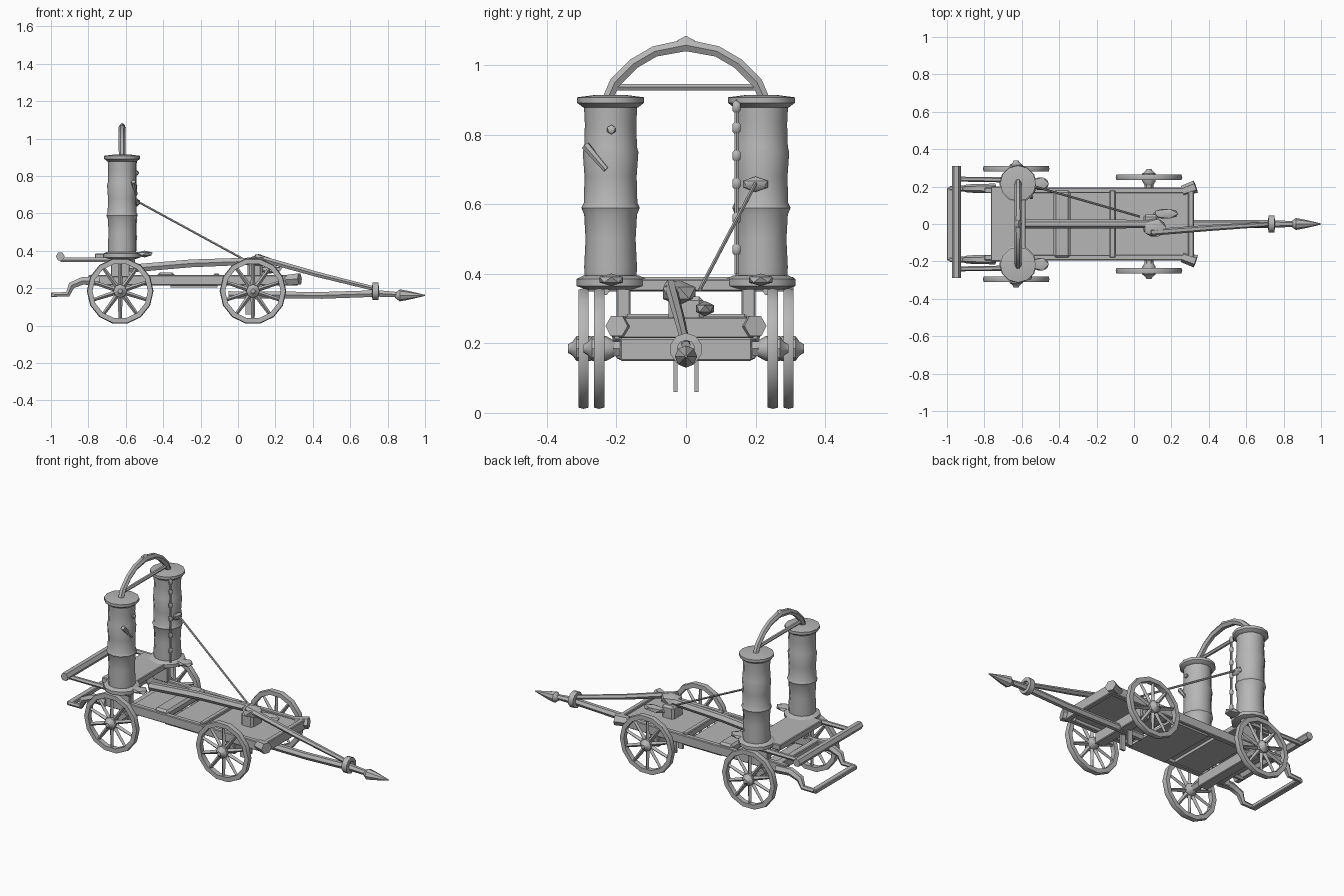
import bpy, bmesh, math
from mathutils import Vector, Matrix

if "Cube" in bpy.data.objects:
    bpy.data.objects.remove(bpy.data.objects["Cube"])

grey = bpy.data.materials.new("weathered_grey")
grey.diffuse_color = (0.47, 0.47, 0.47, 1)
grey.use_nodes = True
grey.node_tree.nodes["Principled BSDF"].inputs["Base Color"].default_value = grey.diffuse_color


def finish(name, mesh, angle=40):
    ob = bpy.data.objects.new(name, mesh)
    bpy.context.collection.objects.link(ob)
    mesh.materials.clear()
    mesh.materials.append(grey)
    bpy.ops.object.select_all(action='DESELECT')
    ob.select_set(True)
    bpy.context.view_layer.objects.active = ob
    bpy.ops.object.shade_smooth_by_angle(angle=math.radians(angle))
    return ob


def from_bm(name, bm, angle=40):
    bmesh.ops.recalc_face_normals(bm, faces=bm.faces)
    mesh = bpy.data.meshes.new(name)
    bm.to_mesh(mesh)
    bm.free()
    return finish(name, mesh, angle)


def box(name, lo, hi, bevel=0.004):
    bm = bmesh.new()
    bmesh.ops.create_cube(bm, size=1)
    lo, hi = Vector(lo), Vector(hi)
    for v in bm.verts:
        v.co = (lo + hi) / 2 + v.co * (hi - lo)
    if bevel:
        bmesh.ops.bevel(bm, geom=bm.edges[:], offset=bevel, segments=1, affect='EDGES')
    return from_bm(name, bm, 25)


def tube(name, pts, res=1):
    """Round bar through (x, y, z, radius) points."""
    cu = bpy.data.curves.new(name, 'CURVE')
    cu.dimensions = '3D'
    cu.bevel_depth = 1
    cu.bevel_resolution = res
    cu.use_fill_caps = True
    sp = cu.splines.new('POLY')
    sp.points.add(len(pts) - 1)
    for p, q in zip(sp.points, pts):
        p.co = (*q[:3], 1)
        p.radius = q[3]
    tmp = bpy.data.objects.new(name + "_path", cu)
    bpy.context.collection.objects.link(tmp)
    mesh = bpy.data.meshes.new_from_object(
        tmp.evaluated_get(bpy.context.evaluated_depsgraph_get()))
    bpy.data.objects.remove(tmp)
    return finish(name, mesh, 50)


def lathe(name, profile, loc, sides=12, axis='Z', closed=False):
    """Spin (radius, height) points round an axis through loc."""
    bm = bmesh.new()
    rings = []
    for r, h in profile:
        rings.append([bm.verts.new((r * math.cos(a), r * math.sin(a), h))
                      for a in (math.tau * i / sides for i in range(sides))])
    pairs = list(zip(rings, rings[1:]))
    if closed:
        pairs.append((rings[-1], rings[0]))
    else:
        bm.faces.new(rings[0])
        bm.faces.new(rings[-1])
    for a, b in pairs:
        for i in range(sides):
            j = (i + 1) % sides
            bm.faces.new((a[i], a[j], b[j], b[i]))
    rot = {'Z': Matrix(), 'Y': Matrix.Rotation(-math.pi / 2, 4, 'X'),
           'X': Matrix.Rotation(math.pi / 2, 4, 'Y')}[axis]
    bmesh.ops.transform(bm, matrix=Matrix.Translation(loc) @ rot, verts=bm.verts)
    return from_bm(name, bm)


def lump(name, loc, size):
    bm = bmesh.new()
    bmesh.ops.create_icosphere(bm, subdivisions=1, radius=1)
    for v in bm.verts:
        v.co = Vector(loc) + v.co * Vector(size)
    return from_bm(name, bm)


# Wheels: rim, ten spokes and a hub that sticks out
def wheel(name, x, y, hub_len):
    s, z, w = (1 if y > 0 else -1), 0.185, 0.015
    lathe(name + "_rim", [(0.148, -w), (0.174, -w), (0.178, 0), (0.174, w), (0.148, w)],
          (x, y, z), 14, 'Y', True)
    for k in range(10):
        a = math.tau * (k + 0.5) / 10
        c, d = math.cos(a), math.sin(a)
        tube(name + "_spoke", [(x + 0.02 * c, y, z + 0.02 * d, 0.013),
                               (x + 0.152 * c, y, z + 0.152 * d, 0.009)], 0)
    lathe(name + "_hub", [(0.022, -0.045 * s), (0.036, -0.02 * s), (0.036, 0.02 * s),
                          (0.02, hub_len * 0.7 * s), (0.012, hub_len * s)],
          (x, y, z), 8, 'Y')


for s in (-1, 1):
    wheel("rear_wheel", -0.63, s * 0.295, 0.045)
    wheel("front_wheel", 0.08, s * 0.25, 0.045)

# Axles and bolsters
for n, x, y in (("rear_axle", -0.63, 0.27), ("front_axle", 0.08, 0.23)):
    tube(n, [(x, -y, 0.185, 0.024), (x, y, 0.185, 0.024)])
    box(n + "_bolster", (x - 0.03, -0.19, 0.15), (x + 0.03, 0.19, 0.215))

# Bed: side rails, end boards, deck and a sunken tray
for s in (-1, 1):
    box("side_rail", (-0.80, s * 0.18 - 0.015, 0.215), (0.32, s * 0.18 + 0.015, 0.27))
    tube("front_corner", [(0.26, s * 0.175, 0.245, 0.03), (0.33, s * 0.20, 0.25, 0.034)])
box("front_deck", (-0.12, -0.18, 0.235), (0.31, 0.18, 0.262))
box("front_board", (0.29, -0.19, 0.215), (0.32, 0.19, 0.275))
box("tray_floor", (-0.36, -0.18, 0.205), (-0.11, 0.18, 0.22), 0)
box("rear_deck", (-0.43, -0.18, 0.235), (-0.34, 0.18, 0.285), 0.012)
box("deck_batten", (-0.13, -0.18, 0.24), (-0.10, 0.18, 0.278))
box("rear_bed_floor", (-0.60, -0.18, 0.22), (-0.42, 0.18, 0.24), 0)
box("rear_cross_member", (-0.76, -0.18, 0.22), (-0.72, 0.18, 0.27))

# Raised platform under the columns
box("platform", (-0.765, -0.20, 0.35), (-0.58, 0.20, 0.385))
for s in (-1, 1):
    box("platform_post", (-0.68, s * 0.18 - 0.02, 0.26), (-0.58, s * 0.18 + 0.02, 0.37))
    lathe("column_foot", [(0.07, 0.355), (0.10, 0.365), (0.10, 0.385), (0.08, 0.395)],
          (-0.62, s * 0.215, 0), 12)
    lump("foot_pipe", (-0.50, s * 0.215, 0.383), (0.05, 0.04, 0.018))

    # Columns with gently swelling bands and a wide cap
    lathe("column", [(0.074, 0.38), (0.076, 0.42), (0.072, 0.50), (0.076, 0.57), (0.084, 0.59),
                     (0.077, 0.605), (0.075, 0.68), (0.080, 0.75), (0.076, 0.765),
                     (0.074, 0.83), (0.077, 0.89)], (-0.62, s * 0.217, 0), 12)
    lathe("column_cap", [(0.078, 0.878), (0.096, 0.892), (0.096, 0.908), (0.05, 0.914)],
          (-0.62, s * 0.217, 0), 12)

    # Rear push handles and the stepped lower frame
    tube("handle_rail", [(-0.95, s * 0.24, 0.352, 0.013), (-0.55, s * 0.235, 0.352, 0.015)])
    tube("step_arm", [(-0.74, s * 0.19, 0.235, 0.026), (-0.83, s * 0.19, 0.24, 0.024),
                      (-0.89, s * 0.19, 0.215, 0.022), (-0.91, s * 0.19, 0.168, 0.016),
                      (-0.985, s * 0.19, 0.166, 0.013)])
tube("handle_bar", [(-0.95, -0.29, 0.37, 0.024), (-0.95, 0.31, 0.37, 0.024)])
box("step_bar", (-1.0, -0.195, 0.152), (-0.965, 0.195, 0.176))

# Arch and tie bar joining the column tops
half = [(0.225, 0.905, 0.017), (0.205, 0.95, 0.018), (0.15, 1.005, 0.018), (0.09, 1.04, 0.018)]
arch = [(-0.62, -y, z, r) for y, z, r in half] + [(-0.62, 0, 1.058, 0.02)]
arch += [(-0.62, y, z, r) for y, z, r in reversed(half)]
tube("arch", arch)
lump("arch_knob", (-0.62, 0, 1.062), (0.018, 0.028, 0.023))
tube("tie_bar", [(-0.62, -0.215, 0.937, 0.011), (-0.62, 0.215, 0.937, 0.011)])

# Fittings and a knotted cord on the columns
for z in (0.47, 0.56, 0.66, 0.74, 0.82, 0.88):
    lump("cord_knot", (-0.55, 0.145, z), (0.013, 0.014, 0.022))
tube("cord", [(-0.55, 0.145, 0.40, 0.007), (-0.55, 0.145, 0.89, 0.007)])
lump("rope_knot", (-0.54, 0.20, 0.658), (0.018, 0.042, 0.022))
tube("bracket", [(-0.56, -0.29, 0.77, 0.013), (-0.545, -0.23, 0.70, 0.009)])
lump("bracket_stud", (-0.54, -0.215, 0.815), (0.012, 0.014, 0.014))

# Stay rope from column to the front mount
tube("stay_rope", [(-0.53, 0.20, 0.66, 0.006), (0.03, 0.04, 0.355, 0.006)])

# Centre beam, front mount and drawbar
tube("centre_beam", [(-0.58, 0, 0.305, 0.024), (-0.25, 0, 0.333, 0.024), (0.08, 0, 0.345, 0.022)])
box("front_mount", (0.05, -0.05, 0.25), (0.13, 0.05, 0.335), 0.012)
lump("mount_cap", (0.11, -0.02, 0.345), (0.07, 0.055, 0.038))
lump("mount_lug", (0.17, 0.055, 0.30), (0.075, 0.03, 0.022))
tube("upper_drawbar", [(0.09, -0.045, 0.368, 0.018), (0.42, -0.02, 0.275, 0.016),
                       (0.74, 0, 0.195, 0.013)])
tube("lower_drawbar", [(-0.05, 0, 0.165, 0.022), (0.45, 0, 0.162, 0.021),
                       (0.75, 0, 0.172, 0.02), (0.86, 0, 0.166, 0.015)])
lathe("drawbar_ring", [(0.026, -0.018), (0.047, -0.016), (0.047, 0.016), (0.026, 0.018)],
      (0.735, 0, 0.183), 10, 'X', True)
lathe("drawbar_tip", [(0.013, 0.84), (0.032, 0.865), (0.024, 0.91), (0.003, 1.0)],
      (0, 0, 0.162), 8, 'X')
for s in (-1, 1):
    box("hanging_hook", (0.04, s * 0.03 - 0.006, 0.06), (0.07, s * 0.03 + 0.006, 0.17), 0)
